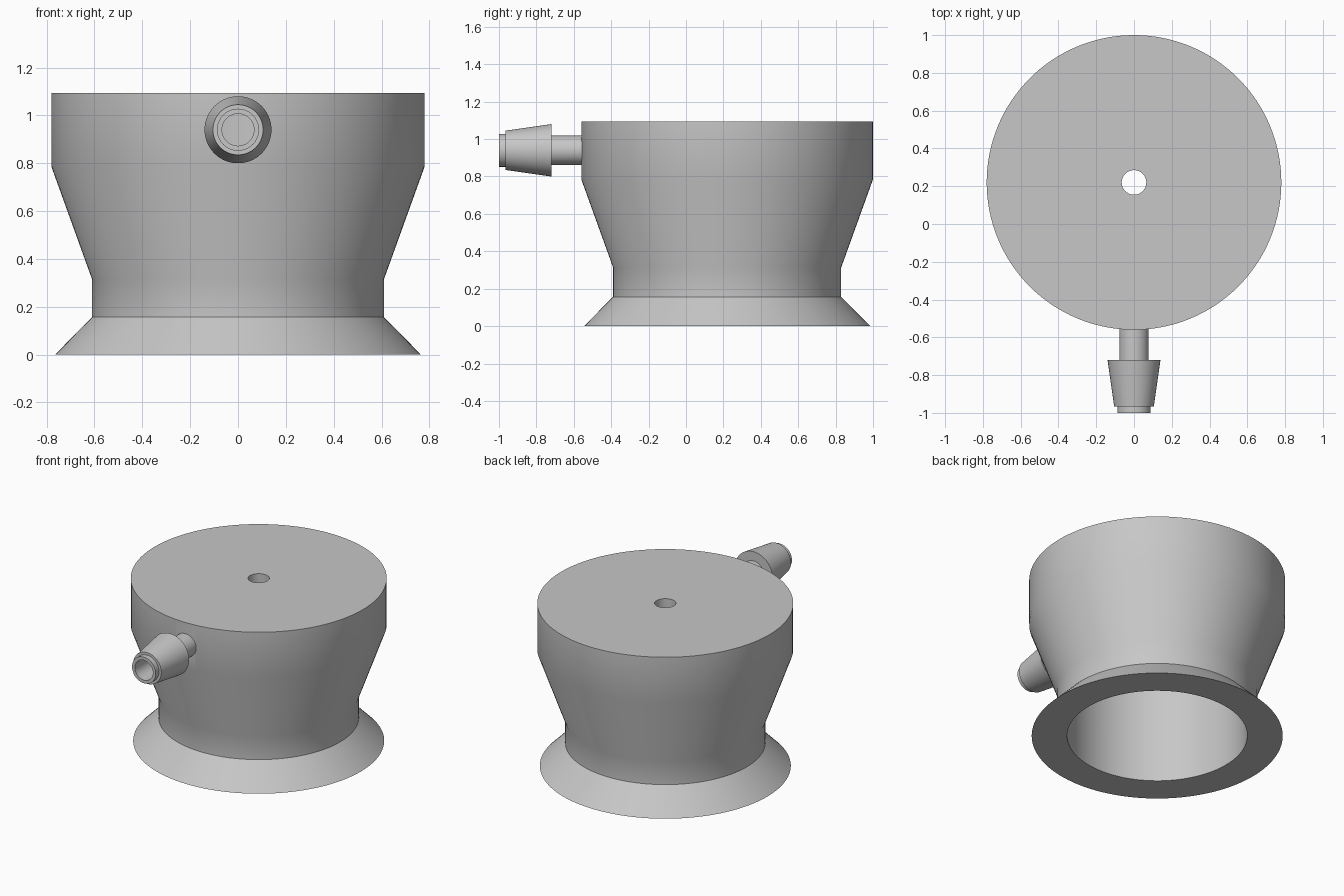
import bpy, bmesh, math
from mathutils import Matrix

cube = bpy.data.objects.get("Cube")
if cube:
    bpy.data.objects.remove(cube, do_unlink=True)

BODY_Y = 0.22      # vertical axis of the body
NOZZLE_Z = 0.94    # height of the nozzle axis

# Single grey material
grey = bpy.data.materials.new("light grey")
grey.use_nodes = True
colour = (0.57, 0.57, 0.57, 1.0)
grey.diffuse_color = colour
grey.node_tree.nodes["Principled BSDF"].inputs["Base Color"].default_value = colour


def lathe(name, profile, matrix, segments):
    """Spin a closed (radius, height) profile around z, then place it."""
    bm = bmesh.new()
    verts = [bm.verts.new((r, 0, z)) for r, z in profile]
    edges = [bm.edges.new((verts[i], verts[(i + 1) % len(verts)]))
             for i in range(len(verts))]
    bmesh.ops.spin(bm, geom=verts + edges, cent=(0, 0, 0), axis=(0, 0, 1),
                   angle=2 * math.pi, steps=segments, use_merge=True)
    bmesh.ops.remove_doubles(bm, verts=bm.verts, dist=1e-5)
    bmesh.ops.recalc_face_normals(bm, faces=bm.faces)
    bm.transform(matrix)
    mesh = bpy.data.meshes.new(name)
    bm.to_mesh(mesh)
    bm.free()
    mesh.materials.append(grey)
    obj = bpy.data.objects.new(name, mesh)
    bpy.context.collection.objects.link(obj)
    return obj


def activate(obj):
    bpy.ops.object.select_all(action='DESELECT')
    obj.select_set(True)
    bpy.context.view_layer.objects.active = obj


# Hollow cup: flared foot, neck, widening wall, flat roof with a vent hole
body = lathe("cup_body", [
    (0.765, 0.0), (0.61, 0.157), (0.61, 0.314), (0.78, 0.785), (0.78, 1.093),
    (0.065, 1.093), (0.065, 1.015), (0.549, 1.015), (0.549, 0.0),
], Matrix.Translation((0, BODY_Y, 0)), 128)

# Barbed hose nozzle, a tube pointing to the front
along_y = Matrix.Translation((0, 0, NOZZLE_Z)) @ Matrix.Rotation(math.radians(90), 4, 'X')
nozzle = lathe("hose_nozzle", [
    (0.078, 0.50), (0.078, 0.72), (0.14, 0.72), (0.105, 0.965),
    (0.088, 0.965), (0.088, 1.0), (0.067, 1.0), (0.067, 0.50),
], along_y, 64)

# Drill the nozzle passage through the cup wall
cutter = lathe("passage_cutter", [
    (0.0, 0.1), (0.067, 0.1), (0.067, 0.7), (0.0, 0.7),
], along_y, 64)
cutter.hide_render = True
drill = body.modifiers.new("passage", 'BOOLEAN')
drill.operation = 'DIFFERENCE'
drill.solver = 'EXACT'
drill.object = cutter
activate(body)
bpy.ops.object.modifier_apply(modifier=drill.name)
bpy.data.objects.remove(cutter, do_unlink=True)

# Smooth round walls, crisp rims
for obj in (body, nozzle):
    activate(obj)
    bpy.ops.object.shade_smooth_by_angle(angle=math.radians(30))
